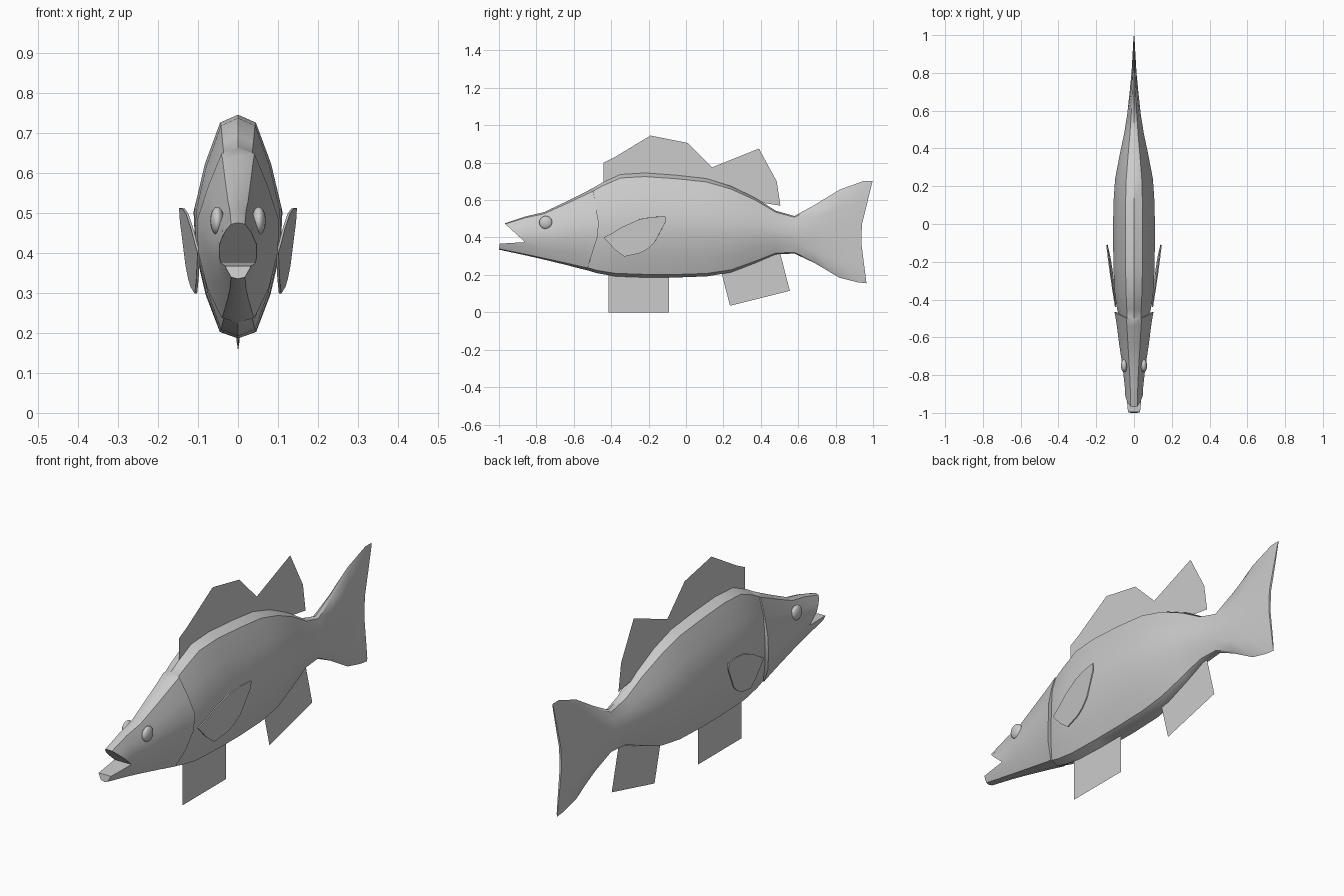
import bpy, bmesh

if "Cube" in bpy.data.objects:
    bpy.data.objects.remove(bpy.data.objects["Cube"])

grey = bpy.data.materials.new("fish grey")
grey.diffuse_color = (0.6, 0.6, 0.6, 1)
grey.use_nodes = True
grey.node_tree.nodes["Principled BSDF"].inputs["Base Color"].default_value = grey.diffuse_color


def make(name, bm, angle=None):
    me = bpy.data.meshes.new(name)
    bm.to_mesh(me)
    bm.free()
    ob = bpy.data.objects.new(name, me)
    bpy.context.collection.objects.link(ob)
    me.materials.append(grey)
    if angle:
        smooth(ob, angle)
    return ob


def smooth(ob, angle):
    bpy.ops.object.select_all(action='DESELECT')
    ob.select_set(True)
    bpy.context.view_layer.objects.active = ob
    bpy.ops.object.shade_smooth_by_angle(angle=angle)


# cross-section: (height fraction, width fraction), from back to belly
SECTION = [(1, 0), (.965, .41), (.78, .76), (.58, 1), (.4, .96), (.2, .73), (.03, .41), (0, 0)]

# rings: y at top, middle, bottom; z top, z bottom; half width; flank bulge
RINGS = [
    (-.97, -.99, -1.0, .475, .335, .042, 0),
    (-.86, -.86, -.86, .512, .305, .049, 0),
    (-.76, -.76, -.76, .535, .282, .060, 0),
    (-.64, -.64, -.64, .592, .253, .078, 0),
    (-.54, -.52, -.56, .642, .232, .090, .003),
    (-.50, -.46, -.53, .663, .225, .095, .008),
    (-.499, -.462, -.529, .664, .225, .093, -.008),
    (-.45, -.43, -.48, .692, .210, .095, -.002),
    (-.35, -.35, -.38, .737, .192, .104, 0),
    (-.22, -.22, -.22, .745, .186, .109, 0),
    (-.05, -.05, -.05, .733, .186, .111, 0),
    (.11, .11, .11, .715, .192, .109, 0),
    (.24, .24, .24, .675, .213, .100, 0),
    (.37, .37, .37, .612, .263, .075, 0),
    (.48, .48, .48, .543, .310, .052, 0),
    (.58, .58, .58, .515, .314, .036, 0),
    (.69, .69, .69, .575, .262, .024, 0),
    (.82, .80, .82, .655, .185, .013, 0),
    (.95, .88, .92, .702, .160, .008, 0),
    (.998, .93, .965, .702, .155, .005, 0),
]


def ring_points(yt, ym, yb, zt, zb, w, bulge):
    half = []
    for f, wf in SECTION:
        y = ym + (yt - ym) * (2 * f - 1) if f > .5 else ym + (yb - ym) * (1 - 2 * f)
        x = w * wf + (bulge if .1 < f < .7 else bulge * .3 if 0 < f < 1 else 0)
        half.append((x, y, zb + (zt - zb) * f))
    return half + [(-x, y, z) for x, y, z in half[-2:0:-1]]


# body, head and tail as one loft
bm = bmesh.new()
rings = [[bm.verts.new(p) for p in ring_points(*r)] for r in RINGS]
n = len(rings[0])
for a, b in zip(rings, rings[1:]):
    for i in range(n):
        bm.faces.new((a[i], a[(i + 1) % n], b[(i + 1) % n], b[i]))
bm.faces.new(rings[0])
half = n // 2
last = rings[-1]
for i in range(half):  # strips across the notched tail edge
    quad = [last[i], last[i + 1], last[(n - i - 1) % n], last[(n - i) % n]]
    bm.faces.new(list(dict.fromkeys(quad)))
bmesh.ops.recalc_face_normals(bm, faces=bm.faces)
body = make("body", bm)

# wedge that opens the mouth
bm = bmesh.new()
wedge = [(-.86, .375), (-1.08, .575), (-1.08, .362)]
left, right = [[bm.verts.new((x, y, z)) for y, z in wedge] for x in (-.2, .2)]
bm.faces.new(left)
bm.faces.new(right)
for i in range(3):
    j = (i + 1) % 3
    bm.faces.new((left[i], left[j], right[j], right[i]))
bmesh.ops.recalc_face_normals(bm, faces=bm.faces)
cutter = make("mouth_cutter", bm)
mod = body.modifiers.new("mouth", 'BOOLEAN')
mod.operation = 'DIFFERENCE'
mod.solver = 'EXACT'
mod.object = cutter
bpy.context.view_layer.objects.active = body
bpy.ops.object.modifier_apply(modifier="mouth")
bpy.data.objects.remove(cutter)
smooth(body, .7)


# flat sheet fins on the centre line
def sheet(name, outline, x_of=lambda y, z: 0):
    bm = bmesh.new()
    bm.faces.new([bm.verts.new((x_of(y, z), y, z)) for y, z in outline])
    bmesh.ops.triangulate(bm, faces=bm.faces)
    return make(name, bm)


sheet("dorsal_fin", [(-.44, .66), (.0, .69), (.14, .68), (.3, .62), (.41, .585), (.505, .57), (.485, .70),
                     (.39, .875), (.14, .775), (.01, .905), (-.19, .945), (-.38, .83), (-.44, .80)])
sheet("pelvic_fin", [(-.415, 0), (-.09, 0), (-.09, .21), (-.415, .22)])
sheet("anal_fin", [(.235, .035), (.555, .115), (.50, .33), (.36, .29), (.185, .23)])

# pectoral fins and eyes on both sides
PECTORAL = [(-.44, .40), (-.40, .42), (-.34, .457), (-.25, .497), (-.18, .51), (-.11, .512), (-.11, .48),
            (-.17, .37), (-.21, .335), (-.25, .315), (-.33, .298), (-.38, .335)]
for side, s in (("right", 1), ("left", -1)):
    fin = sheet(side + "_pectoral_fin", PECTORAL,
                lambda y, z: s * (.098 + .12 * (y + .44) + .06 * (z - .4)))
    solid = fin.modifiers.new("thickness", 'SOLIDIFY')
    solid.thickness = .006
    solid.offset = 0
    bm = bmesh.new()
    bmesh.ops.create_uvsphere(bm, u_segments=16, v_segments=10, radius=.035)
    eye = make(side + "_eye", bm, .7)
    eye.scale = (.5, 1, 1)
    eye.location = (s * .052, -.75, .48)
